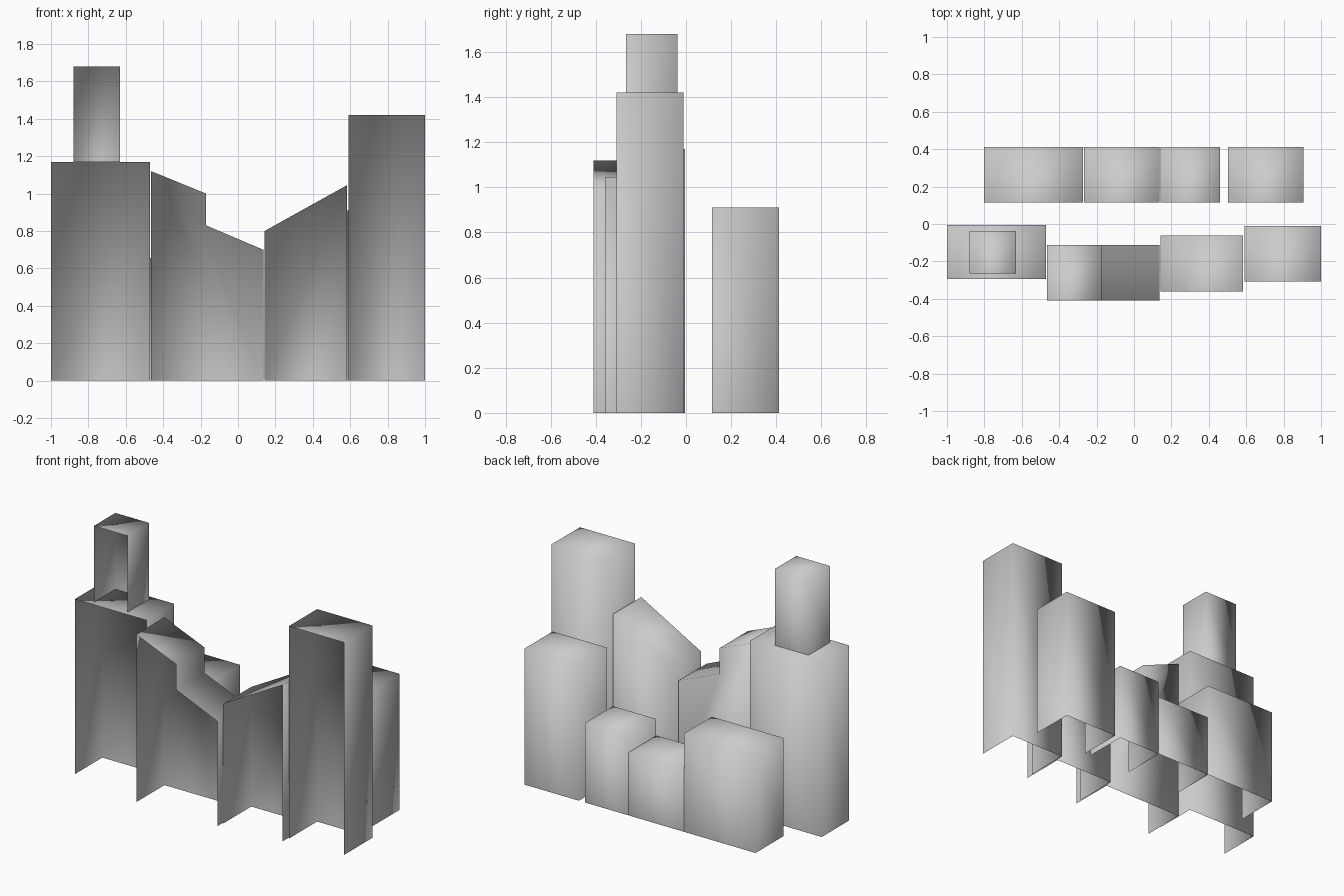
import bpy, bmesh

cube = bpy.data.objects.get("Cube")
if cube:
    bpy.data.objects.remove(cube, do_unlink=True)

grey = bpy.data.materials.new("light_grey")
grey.use_nodes = True
colour = (0.6, 0.6, 0.6, 1)
grey.diffuse_color = colour
grey.node_tree.nodes["Principled BSDF"].inputs["Base Color"].default_value = colour


def shell(name, roof, front, back, base=0.0):
    """Building with an open front and open base; roof is its (x, z) line, left to right."""
    outline = [(roof[0][0], base)] + roof + [(roof[-1][0], base)]
    bm = bmesh.new()
    near = [bm.verts.new((x, front, z)) for x, z in outline]
    far = [bm.verts.new((x, back, z)) for x, z in outline]
    # Side walls and roof
    for i in range(len(outline) - 1):
        bm.faces.new((near[i], near[i + 1], far[i + 1], far[i]))
    # Back wall
    bm.faces.new(far)
    for face in bm.faces:
        face.smooth = True
    mesh = bpy.data.meshes.new(name)
    bm.to_mesh(mesh)
    bm.free()
    mesh.materials.append(grey)
    bpy.context.collection.objects.link(bpy.data.objects.new(name, mesh))


def block(name, x0, x1, top, front, back, base=0.0):
    shell(name, [(x0, top), (x1, top)], front, back, base)


# Front row
block("wide_tower", -1.0, -0.47, 1.17, -0.295, -0.005)
block("rooftop_tower", -0.88, -0.63, 1.68, -0.265, -0.038, base=1.17)
shell("stepped_building", [(-0.465, 1.12), (-0.17, 1.0), (-0.17, 0.83), (0.135, 0.7)],
      -0.41, -0.112)
shell("slanted_building", [(0.142, 0.8), (0.583, 1.045)], -0.36, -0.062)
block("tall_tower", 0.592, 1.0, 1.42, -0.308, -0.01)

# Back row
for name, x0, x1, top in (("back_wide_block", -0.803, -0.272, 0.655),
                          ("back_low_block", -0.268, 0.137, 0.42),
                          ("back_narrow_block", 0.143, 0.46, 0.53),
                          ("back_tall_block", 0.503, 0.905, 0.91)):
    block(name, x0, x1, top, 0.115, 0.412)
